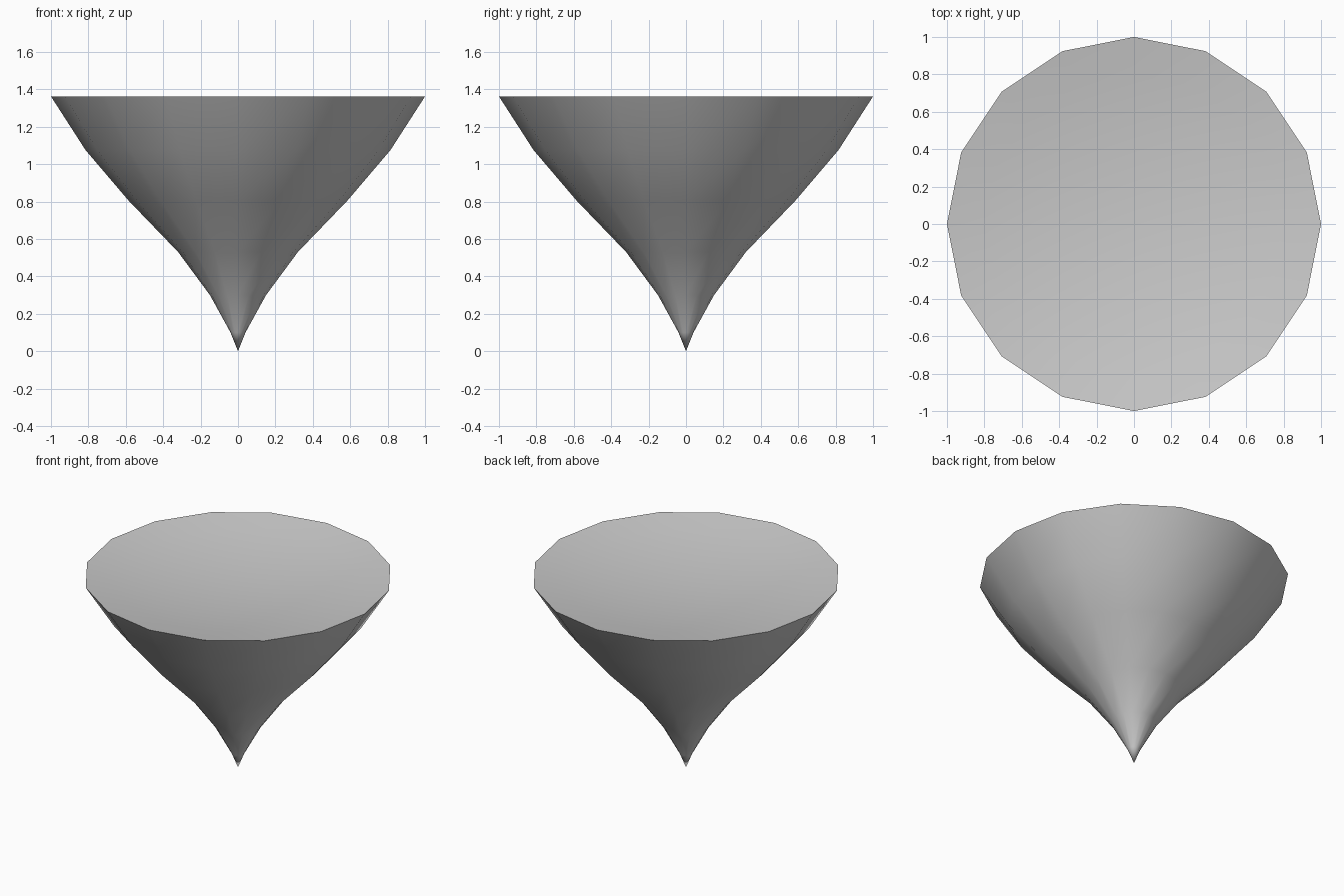
import bpy, bmesh, math

if "Cube" in bpy.data.objects:
    bpy.data.objects.remove(bpy.data.objects["Cube"])

SIDES = 16
DISH = 0.09   # depth of the hollow in the top
RIM = 1.362
# outer wall from tip to rim, then a shallow dish across the top
profile = [(0, 0), (0.04, 0.10), (0.15, 0.30), (0.32, 0.53), (0.585, 0.805),
           (0.815, 1.075), (1.0, RIM)]
profile += [(r, RIM - DISH * (1 - r * r)) for r in (0.8, 0.6, 0.4, 0.2, 0)]

bm = bmesh.new()


def ring(r, z):
    if r == 0:
        return [bm.verts.new((0, 0, z))] * SIDES
    return [bm.verts.new((r * math.cos(2 * math.pi * i / SIDES),
                          r * math.sin(2 * math.pi * i / SIDES), z))
            for i in range(SIDES)]


# lathe the profile
rings = [ring(r, z) for r, z in profile]
for a, b in zip(rings, rings[1:]):
    for i in range(SIDES):
        j = (i + 1) % SIDES
        corners = dict.fromkeys((a[i], a[j], b[j], b[i]))
        bm.faces.new(list(corners))
bmesh.ops.recalc_face_normals(bm, faces=bm.faces)

mesh = bpy.data.meshes.new("funnel_cone")
bm.to_mesh(mesh)
bm.free()
obj = bpy.data.objects.new("funnel_cone", mesh)
bpy.context.collection.objects.link(obj)

# smooth wall and dish, sharp rim
bpy.context.view_layer.objects.active = obj
obj.select_set(True)
bpy.ops.object.shade_smooth_by_angle(angle=math.radians(50))
